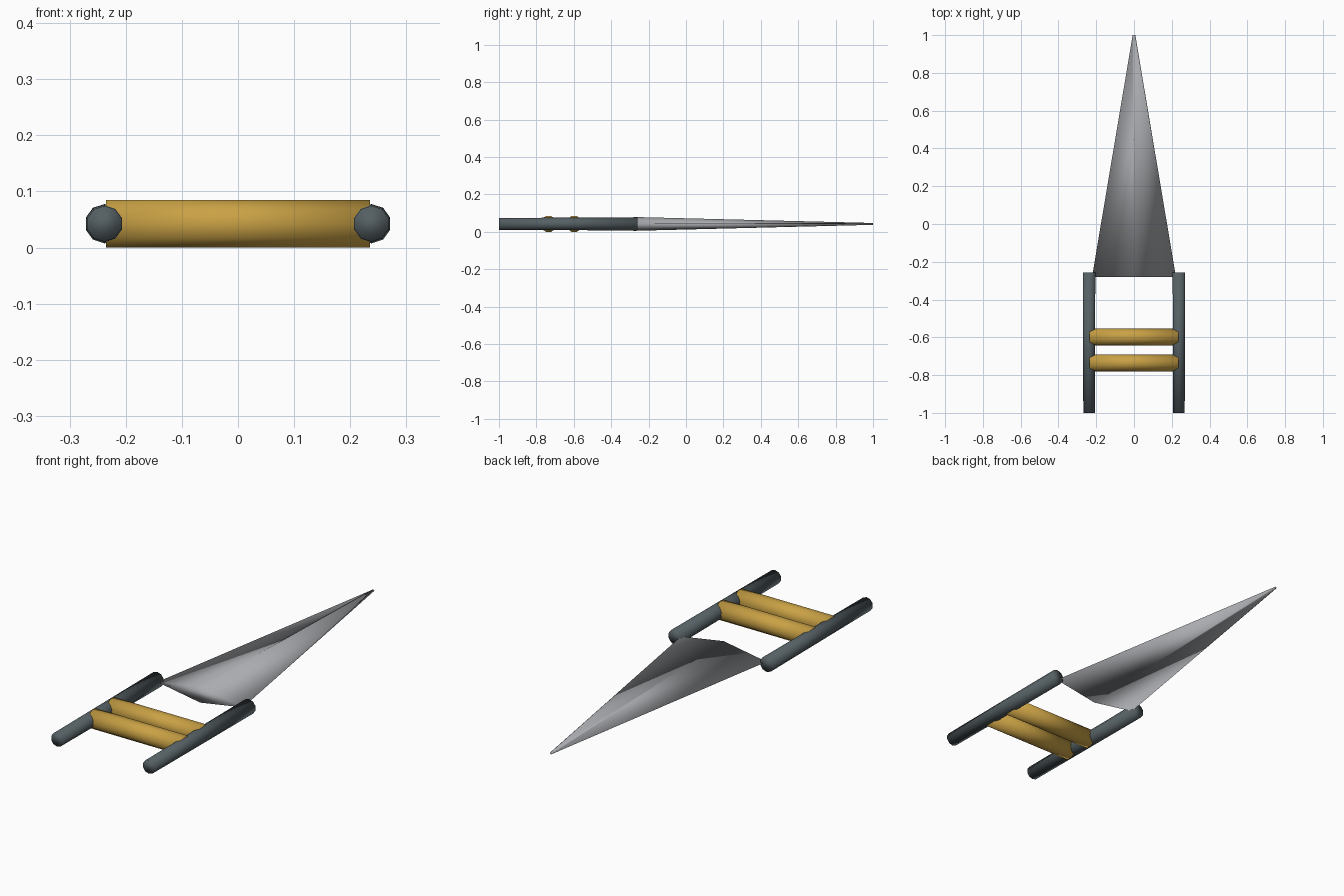
import bpy
import bmesh
from math import cos, sin, pi
from mathutils import Vector

cube = bpy.data.objects.get("Cube")
if cube:
    bpy.data.objects.remove(cube, do_unlink=True)


def material(name, colour):
    mat = bpy.data.materials.new(name)
    mat.use_nodes = True
    mat.diffuse_color = (*colour, 1)
    mat.node_tree.nodes["Principled BSDF"].inputs["Base Color"].default_value = (*colour, 1)
    return mat


steel = material("light steel", (0.40, 0.41, 0.43))
iron = material("dark iron", (0.09, 0.115, 0.125))
brass = material("brass", (0.59, 0.36, 0.06))


def frustum(name, mat, sides, start, end, size_a, size_b, turn=0.0):
    """Capped, smooth tapered bar between two points; sizes are (across, up) radii."""
    start, end = Vector(start), Vector(end)
    up = Vector((0, 0, 1))
    across = (end - start).normalized().cross(up)
    bm = bmesh.new()
    rings = []
    for centre, (wide, tall) in ((start, size_a), (end, size_b)):
        angles = [turn + 2 * pi * i / sides for i in range(sides)]
        rings.append([bm.verts.new(centre + across * wide * cos(a) + up * tall * sin(a))
                      for a in angles])
    first, last = rings
    for i in range(sides):
        j = (i + 1) % sides
        bm.faces.new((first[i], first[j], last[j], last[i]))
    bm.faces.new(first)
    bm.faces.new(last)
    bmesh.ops.recalc_face_normals(bm, faces=bm.faces)
    for face in bm.faces:
        face.smooth = True
    mesh = bpy.data.meshes.new(name)
    bm.to_mesh(mesh)
    bm.free()
    mesh.materials.append(mat)
    obj = bpy.data.objects.new(name, mesh)
    bpy.context.collection.objects.link(obj)
    return obj


MID = 0.0425  # height of the centre plane

# Diamond-section blade
frustum("blade", steel, 4, (0, -0.28, MID), (0, 1, MID), (0.222, 0.037), (0.007, 0.005))

# Side rails of the grip, slightly thicker toward the blade
for side, x in (("left", 0.238), ("right", -0.238)):
    frustum(side + "_rail", iron, 10, (x, -1, MID), (x, -0.258, MID),
            (0.032, 0.032), (0.035, 0.035), turn=pi / 2)

# Two hand bars across the rails
for place, y in (("front", -0.735), ("rear", -0.598)):
    frustum(place + "_hand_bar", brass, 10, (-0.235, y, MID), (0.235, y, MID),
            (0.0447, 0.0447), (0.0447, 0.0447))
